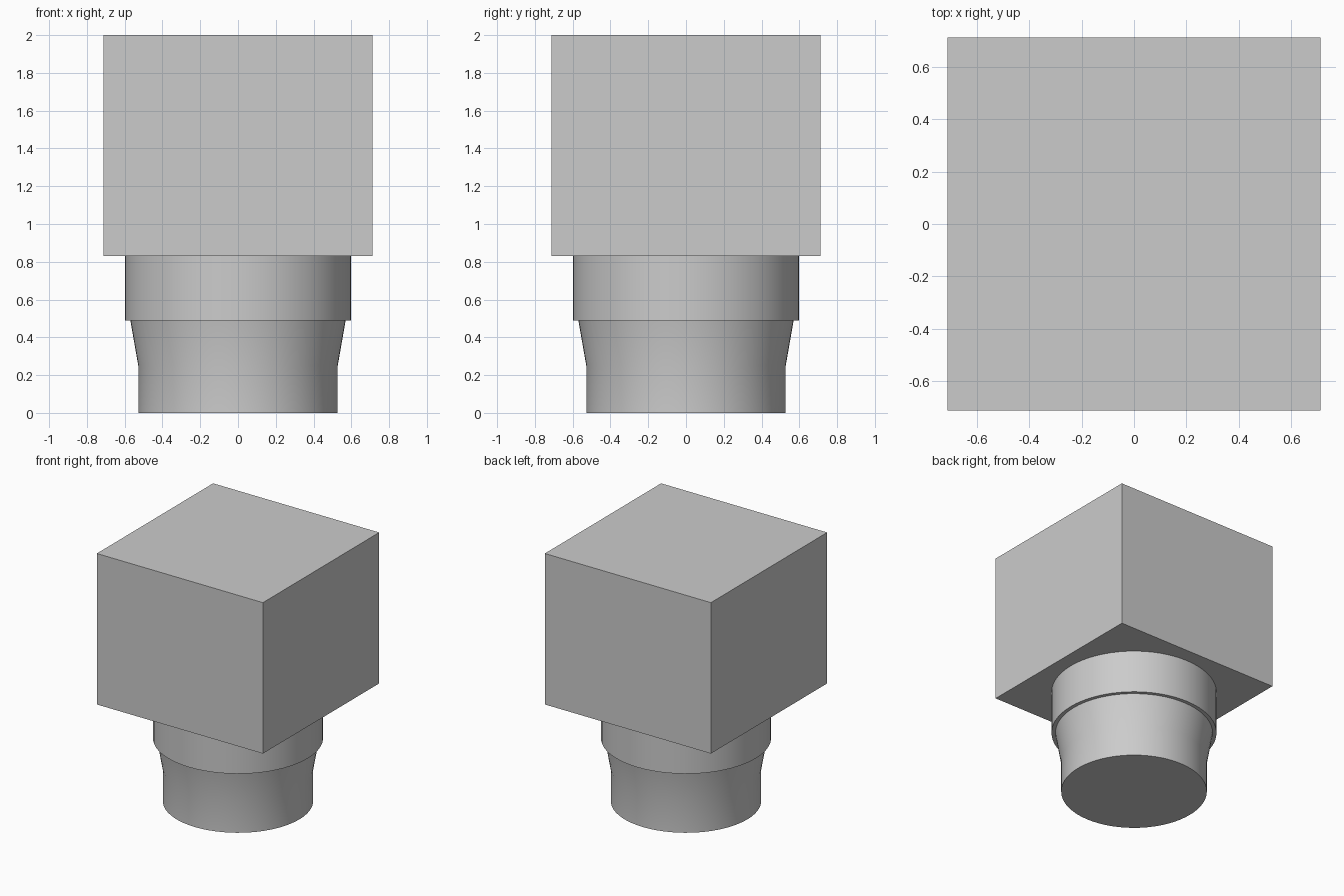
import bpy
import bmesh
import math

cube = bpy.data.objects.get("Cube")
if cube:
    bpy.data.objects.remove(cube, do_unlink=True)

# One plain grey for every part
grey = bpy.data.materials.new("plain grey")
grey.use_nodes = True
COLOUR = (0.6, 0.6, 0.6, 1)
grey.diffuse_color = COLOUR
grey.node_tree.nodes["Principled BSDF"].inputs["Base Color"].default_value = COLOUR

SIDES = 64


def finish(name, bm, smooth=False):
    bmesh.ops.recalc_face_normals(bm, faces=bm.faces)
    mesh = bpy.data.meshes.new(name)
    bm.to_mesh(mesh)
    bm.free()
    mesh.materials.append(grey)
    obj = bpy.data.objects.new(name, mesh)
    bpy.context.collection.objects.link(obj)
    if smooth:
        bpy.ops.object.select_all(action='DESELECT')
        obj.select_set(True)
        bpy.context.view_layer.objects.active = obj
        bpy.ops.object.shade_smooth_by_angle(angle=math.radians(30))
    return obj


def turned(name, profile):
    """Closed round solid from (radius, height) rings, bottom to top."""
    bm = bmesh.new()
    rings = []
    for r, z in profile:
        angles = [2 * math.pi * i / SIDES for i in range(SIDES)]
        rings.append([bm.verts.new((r * math.cos(a), r * math.sin(a), z)) for a in angles])
    for low, high in zip(rings, rings[1:]):
        for i in range(SIDES):
            j = (i + 1) % SIDES
            bm.faces.new((low[i], low[j], high[j], high[i]))
    bm.faces.new(rings[0])
    bm.faces.new(rings[-1])
    return finish(name, bm, smooth=True)


# Square block on top
bm = bmesh.new()
bmesh.ops.create_cube(bm, size=1)
bmesh.ops.scale(bm, vec=(1.424, 1.424, 1.17), verts=bm.verts)
bmesh.ops.translate(bm, vec=(0, 0, 1.415), verts=bm.verts)
finish("top_block", bm)

# Straight collar under the block
turned("collar", [(0.598, 0.49), (0.598, 0.83)])

# Tapered plug with a straight lower end
turned("plug", [(0.528, 0), (0.528, 0.25), (0.57, 0.49)])
